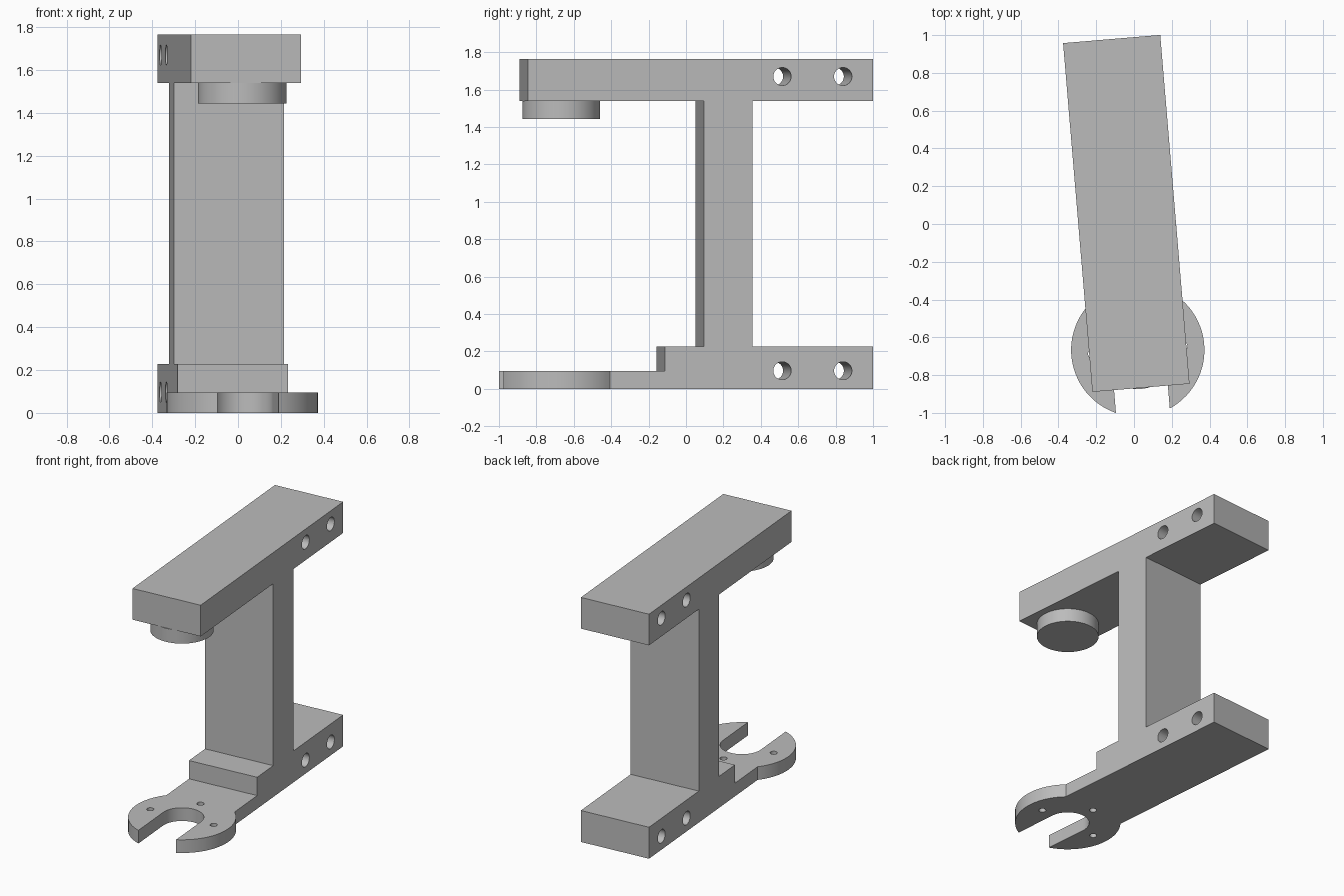
import bpy
import bmesh
from math import sin, cos, sqrt, atan2, pi, radians
from mathutils import Matrix, Vector

if "Cube" in bpy.data.objects:
    bpy.data.objects.remove(bpy.data.objects["Cube"], do_unlink=True)

# Local frame: origin under the knob, +y along the arms, turned slightly about z
PLACE = Matrix.Translation((0.02, -0.667, 0)) @ Matrix.Rotation(radians(4.8), 4, "Z")
HALF = 0.258                     # half width of the frame
FRONT, BACK = -0.201, 1.652      # ends of the top arm
STEP = 0.534                     # front of the foot block
WEB = (0.743, 1.004)             # column front and back
PLATE, FOOT, ARM, TOP = 0.095, 0.227, 1.54, 1.765
R_OUT, R_IN = 0.353, 0.143       # fork radii

grey = bpy.data.materials.new("plain grey")
grey.use_nodes = True
COLOUR = (0.5, 0.5, 0.5, 1)
grey.diffuse_color = COLOUR
grey.node_tree.nodes["Principled BSDF"].inputs["Base Color"].default_value = COLOUR


def make_object(name, bm):
    bmesh.ops.recalc_face_normals(bm, faces=bm.faces)
    mesh = bpy.data.meshes.new(name)
    bm.to_mesh(mesh)
    bm.free()
    mesh.materials.append(grey)
    obj = bpy.data.objects.new(name, mesh)
    obj.matrix_world = PLACE
    bpy.context.collection.objects.link(obj)
    return obj


def prism(name, points, direction):
    """Extrude a closed outline along a direction."""
    bm = bmesh.new()
    face = bm.faces.new([bm.verts.new(p) for p in points])
    new = bmesh.ops.extrude_face_region(bm, geom=[face])["geom"]
    verts = [v for v in new if isinstance(v, bmesh.types.BMVert)]
    bmesh.ops.translate(bm, verts=verts, vec=Vector(direction))
    return make_object(name, bm)


def add_cylinder(bm, centre, radius, depth, axis="Z", sides=32):
    turn = Matrix.Rotation(pi / 2, 4, "Y") if axis == "X" else Matrix()
    bmesh.ops.create_cone(bm, cap_ends=True, segments=sides, radius1=radius,
                          radius2=radius, depth=depth,
                          matrix=Matrix.Translation(centre) @ turn)


def select_only(obj):
    bpy.ops.object.select_all(action="DESELECT")
    obj.select_set(True)
    bpy.context.view_layer.objects.active = obj


def drill(obj, centres, radius, depth, axis):
    """Cut a set of round through holes."""
    bm = bmesh.new()
    for c in centres:
        add_cylinder(bm, c, radius, depth, axis)
    cutter = make_object("hole_cutter", bm)
    cutter.hide_render = True
    mod = obj.modifiers.new("holes", "BOOLEAN")
    mod.operation = "DIFFERENCE"
    mod.solver = "EXACT"
    mod.object = cutter
    bpy.context.view_layer.update()
    select_only(obj)
    bpy.ops.object.modifier_apply(modifier=mod.name)
    bpy.data.objects.remove(cutter, do_unlink=True)


def arc(radius, start, end, steps):
    return [(radius * cos(start + (end - start) * i / steps),
             radius * sin(start + (end - start) * i / steps))
            for i in range(steps + 1)]


# Frame: foot block, column and top arm as one side profile
side = [(STEP, 0), (BACK, 0), (BACK, FOOT), (WEB[1], FOOT), (WEB[1], ARM),
        (BACK, ARM), (BACK, TOP), (FRONT, TOP), (FRONT, ARM),
        (WEB[0], ARM), (WEB[0], FOOT), (STEP, FOOT)]
frame = prism("frame", [(-HALF, y, z) for y, z in side], (2 * HALF, 0, 0))
drill(frame, [(0, y, z) for y in (1.164, 1.49) for z in (0.097, 1.67)],
      0.048, 1, "X")

# Fork plate: open ring with a tab running back to the foot block
tip = atan2(-sqrt(R_OUT**2 - R_IN**2), R_IN)
neck = atan2(sqrt(R_OUT**2 - HALF**2), HALF)
right_half = arc(R_OUT, tip, neck, 24) + [(HALF, STEP)]
left_half = [(-x, y) for x, y in reversed(right_half)]
outline = right_half + left_half + arc(R_IN, pi, 0, 32)
fork = prism("fork_plate", [(x, y, 0) for x, y in outline], (0, 0, PLATE))
drill(fork, [(0.24 * cos(a), 0.24 * sin(a), PLATE / 2) for a in (0, pi / 2, pi)],
      0.024, 1, "Z")

# Round knob under the front of the top arm
bm = bmesh.new()
add_cylinder(bm, (0, 0, (1.443 + ARM) / 2), 0.207, ARM - 1.443, sides=64)
knob = make_object("knob", bm)

for obj in (frame, fork, knob):
    select_only(obj)
    bpy.ops.object.shade_smooth_by_angle(angle=radians(30))
